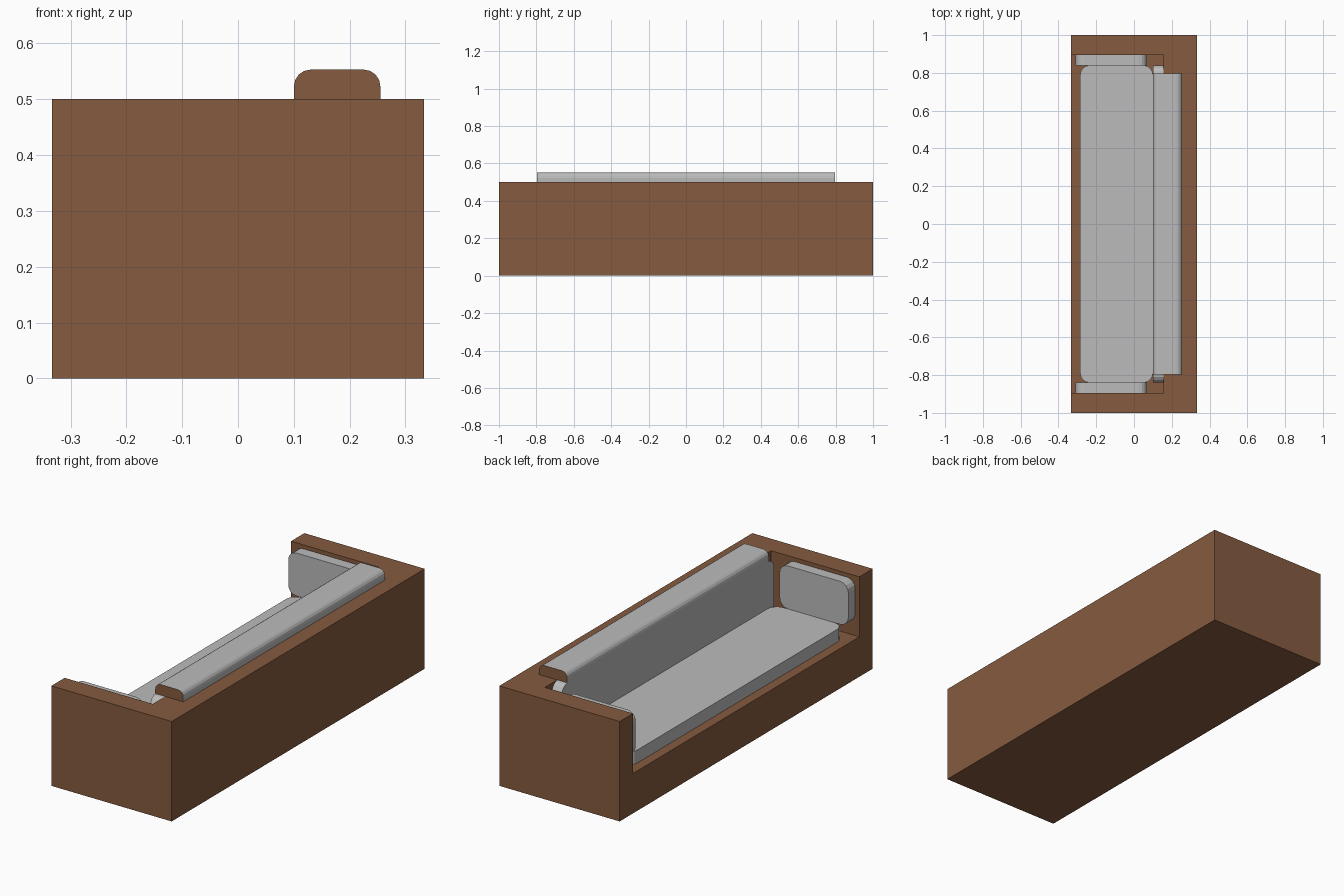
import bpy, bmesh, math

if "Cube" in bpy.data.objects:
    bpy.data.objects.remove(bpy.data.objects["Cube"])


def material(name, rgb):
    m = bpy.data.materials.new(name)
    m.diffuse_color = (*rgb, 1.0)
    m.use_nodes = True
    m.node_tree.nodes["Principled BSDF"].inputs["Base Color"].default_value = m.diffuse_color
    return m


BROWN = material("brown frame", (0.235, 0.104, 0.049))
GREY = material("grey cushion", (0.50, 0.50, 0.50))


def rounded(u0, u1, v0, v1, r, square_bottom=False, steps=4):
    """Rectangle outline with rounded corners (optionally only the top two)."""
    pts = []
    corners = [(u1 - r, v1 - r, 0), (u0 + r, v1 - r, 90),
               (u0 + r, v0 + r, 180), (u1 - r, v0 + r, 270)]
    for i, (cu, cv, a0) in enumerate(corners):
        if square_bottom and i >= 2:
            pts.append((u0 if i == 2 else u1, v0))
            continue
        for k in range(steps + 1):
            a = math.radians(a0 + 90 * k / steps)
            pts.append((cu + r * math.cos(a), cv + r * math.sin(a)))
    return pts


def prism(name, outline, axis, lo, hi, mats):
    """Extrude an outline along an axis; a second material colours the ends."""
    def place(u, v, w):
        return {"x": (w, u, v), "y": (u, w, v), "z": (u, v, w)}[axis]

    bm = bmesh.new()
    low = [bm.verts.new(place(u, v, lo)) for u, v in outline]
    high = [bm.verts.new(place(u, v, hi)) for u, v in outline]
    n = len(outline)
    ends = [bm.faces.new(low), bm.faces.new(high)]
    for i in range(n):
        j = (i + 1) % n
        bm.faces.new((low[i], low[j], high[j], high[i]))
    for f in ends:
        f.material_index = len(mats) - 1
    bmesh.ops.recalc_face_normals(bm, faces=bm.faces[:])
    me = bpy.data.meshes.new(name)
    bm.to_mesh(me)
    bm.free()
    for m in mats:
        me.materials.append(m)
    ob = bpy.data.objects.new(name, me)
    bpy.context.collection.objects.link(ob)
    return ob


def rect(u0, u1, v0, v1):
    return [(u0, v0), (u1, v0), (u1, v1), (u0, v1)]


# Frame: solid block with the seating space cut out of the front and top
frame = prism("sofa_frame", rect(-0.333, 0.333, -1, 1), "z", 0, 0.5, [BROWN])
cutter = prism("seat_space_cutter", rect(-0.5, 0.155, -0.895, 0.895), "z", 0.2, 0.8, [BROWN])
cutter.hide_render = True
mod = frame.modifiers.new("seat space", "BOOLEAN")
mod.operation = "DIFFERENCE"
mod.solver = "EXACT"
mod.object = cutter
bpy.context.view_layer.objects.active = frame
bpy.ops.object.modifier_apply(modifier=mod.name)
bpy.data.objects.remove(cutter)

# Seat cushion
prism("seat_cushion", rounded(-0.285, 0.10, -0.84, 0.84, 0.05), "z", 0.2, 0.265, [GREY])

# Back cushion, and the roll that laps over the frame (brown ends)
prism("back_cushion", rounded(-0.84, 0.84, 0.2, 0.5, 0.05), "x", 0.10, 0.155, [GREY])
prism("back_roll", rounded(0.10, 0.255, 0.5, 0.553, 0.03, square_bottom=True),
      "y", -0.797, 0.797, [GREY, BROWN])

# Arm cushions
for side, s in (("left", -1), ("right", 1)):
    lo, hi = sorted((s * 0.84, s * 0.895))
    prism(side + "_arm_cushion", rounded(-0.31, 0.07, 0.265, 0.48, 0.045), "y", lo, hi, [GREY])
